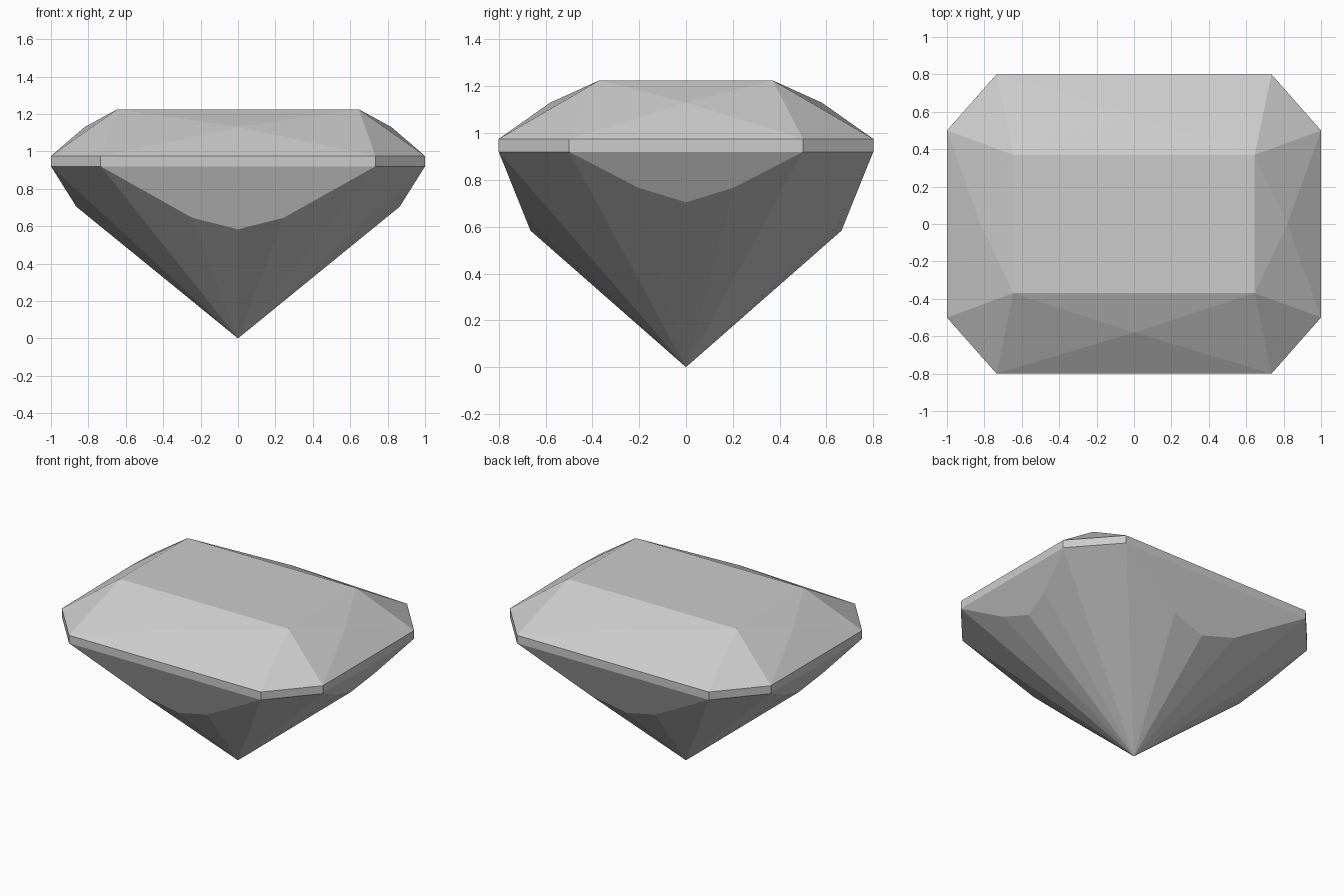
import bpy
import bmesh

cube = bpy.data.objects.get("Cube")
if cube:
    bpy.data.objects.remove(cube, do_unlink=True)

GIRDLE_LOW, GIRDLE_TOP, TABLE = 0.92, 0.975, 1.225

stone = bpy.data.materials.new("pale grey stone")
stone.use_nodes = True
colour = (0.6, 0.6, 0.6, 1)
stone.diffuse_color = colour
stone.node_tree.nodes["Principled BSDF"].inputs["Base Color"].default_value = colour


def mirrored(points):
    """Reflect points across x and y, without repeats."""
    return list({(sx * x + 0.0, sy * y + 0.0, z)
                 for x, y, z in points for sx in (1, -1) for sy in (1, -1)})


def outline(z):
    """Rectangle with cut corners."""
    return [(0.735, 0.8, z), (1, 0.5, z)]


def faceted_part(name, points, open_heights):
    """Convex facets through the points, left open where parts meet."""
    bm = bmesh.new()
    for p in mirrored(points):
        bm.verts.new(p)
    bmesh.ops.convex_hull(bm, input=bm.verts)
    bmesh.ops.recalc_face_normals(bm, faces=bm.faces)
    caps = [f for f in bm.faces
            if any(all(abs(v.co.z - h) < 1e-4 for v in f.verts) for h in open_heights)]
    bmesh.ops.delete(bm, geom=caps, context='FACES')
    bmesh.ops.dissolve_limit(bm, angle_limit=0.005, verts=bm.verts, edges=bm.edges)
    mesh = bpy.data.meshes.new(name)
    bm.to_mesh(mesh)
    bm.free()
    mesh.materials.append(stone)
    bpy.context.collection.objects.link(bpy.data.objects.new(name, mesh))


# Crown: flat table, corner facets and slightly raised side facets
faceted_part("crown", outline(GIRDLE_TOP) + [
    (0.645, 0.37, TABLE), (0, 0.58, 1.13), (0.82, 0, 1.13)], [GIRDLE_TOP])

# Girdle: thin vertical band
faceted_part("girdle", outline(GIRDLE_LOW) + outline(GIRDLE_TOP),
             [GIRDLE_LOW, GIRDLE_TOP])


# Pavilion: steep upper facets, then a fan of facets down to the point
def front_y(z):
    return 0.8 - (GIRDLE_LOW - z) * 0.403


def side_x(z):
    return 1 - (GIRDLE_LOW - z) * 0.628


faceted_part("pavilion", outline(GIRDLE_LOW) + [
    (0.245, front_y(0.645), 0.645), (0, front_y(0.583), 0.583),
    (side_x(0.767), 0.205, 0.767), (side_x(0.704), 0, 0.704),
    (0, 0, 0)], [GIRDLE_LOW])
